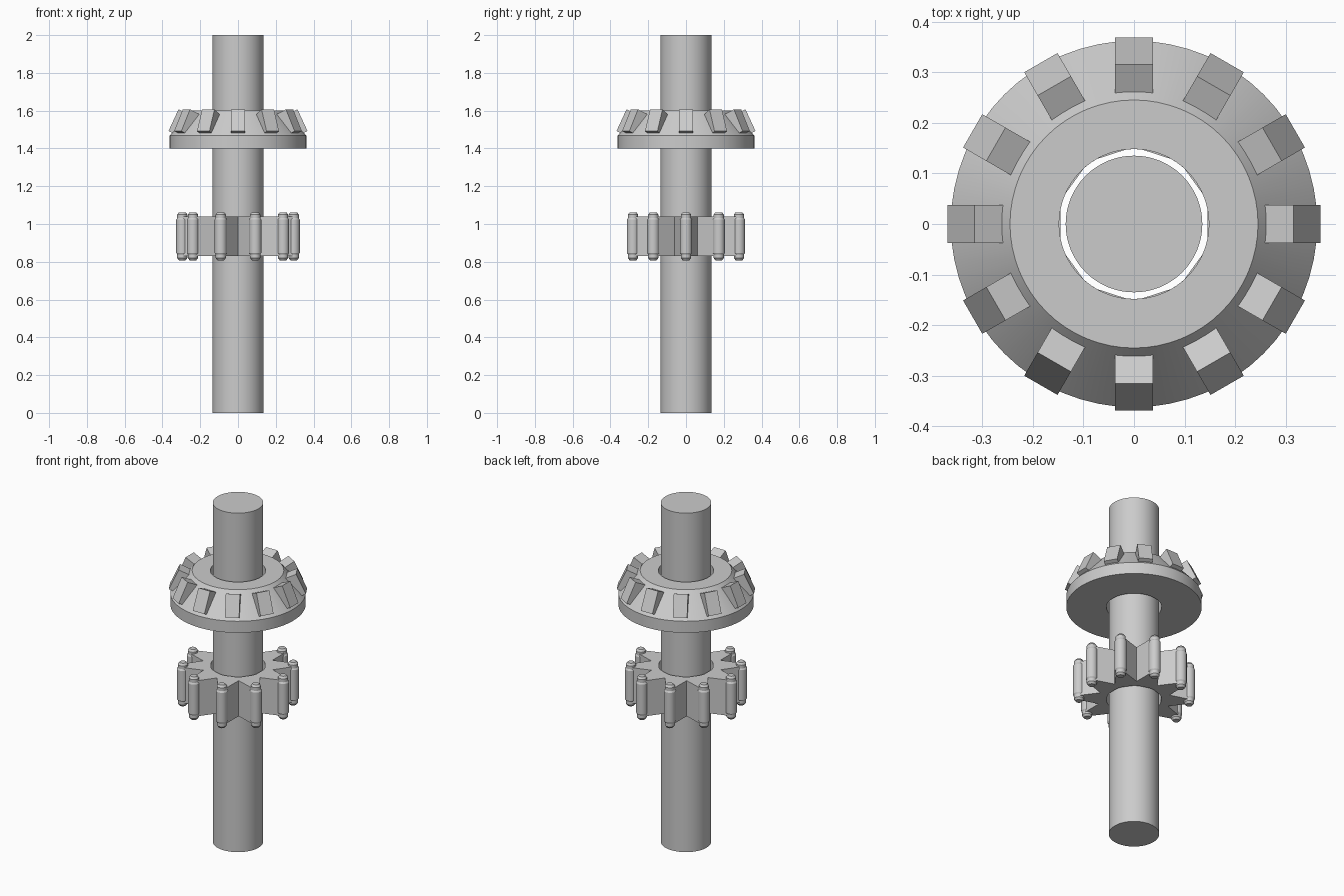
import bpy, bmesh
from math import sin, cos, pi, radians

if "Cube" in bpy.data.objects:
    bpy.data.objects.remove(bpy.data.objects["Cube"])


def finish(name, bm, smooth=True):
    bmesh.ops.recalc_face_normals(bm, faces=bm.faces)
    me = bpy.data.meshes.new(name)
    bm.to_mesh(me)
    bm.free()
    ob = bpy.data.objects.new(name, me)
    bpy.context.collection.objects.link(ob)
    if smooth:
        bpy.ops.object.select_all(action='DESELECT')
        ob.select_set(True)
        bpy.context.view_layer.objects.active = ob
        bpy.ops.object.shade_smooth_by_angle(angle=radians(30))
    return ob


def lathe(name, profile, n=64, centre=(0, 0), ring=False):
    """Revolve (radius, z) points; ring closes the profile, otherwise ends are capped."""
    bm = bmesh.new()
    loops = [[bm.verts.new((centre[0] + r * cos(2 * pi * i / n),
                            centre[1] + r * sin(2 * pi * i / n), z)) for i in range(n)]
             for r, z in profile]
    pairs = list(zip(loops, loops[1:]))
    if ring:
        pairs.append((loops[-1], loops[0]))
    else:
        bm.faces.new(loops[0])
        bm.faces.new(loops[-1])
    for a, b in pairs:
        for i in range(n):
            j = (i + 1) % n
            bm.faces.new((a[i], a[j], b[j], b[i]))
    return finish(name, bm)


BORE = 0.148

# Shaft
lathe("shaft", [(0.135, 0), (0.135, 2)])

# Bevel gear body
lathe("bevel_gear_body", [(BORE, 1.40), (0.362, 1.40), (0.362, 1.468),
                          (0.245, 1.60), (BORE, 1.60)], ring=True)

# Bevel gear teeth: tilted blocks sunk into the cone
tooth = [(0.368, 1.492), (0.315, 1.607), (0.242, 1.573), (0.295, 1.458)]
for k in range(12):
    a = k * pi / 6
    bm = bmesh.new()
    sides = [[bm.verts.new((r * cos(a) - w * sin(a), r * sin(a) + w * cos(a), z))
              for r, z in tooth] for w in (-0.038, 0.038)]
    for s in sides:
        bm.faces.new(s)
    for i in range(4):
        j = (i + 1) % 4
        bm.faces.new((sides[0][i], sides[0][j], sides[1][j], sides[1][i]))
    finish(f"bevel_tooth_{k + 1}", bm, False)

# Spur gear: star outline with a round bore
TEETH, PER, Z0, Z1 = 10, 6, 0.83, 1.04
outline = []
for k in range(TEETH):
    a = 2 * pi * k / TEETH
    for r, w in ((0.295, -0.024), (0.295, 0.024)):
        outline.append((r * cos(a) - w * sin(a), r * sin(a) + w * cos(a)))
    b = a + pi / TEETH
    outline.append((0.195 * cos(b), 0.195 * sin(b)))
n = len(outline)
bore = []
for k in range(TEETH):
    for d in (-12, 0 + 12, 18):
        t = radians(36 * k + d)
        bore.append((BORE * cos(t), BORE * sin(t)))
bm = bmesh.new()
layers = [[bm.verts.new((x, y, z)) for x, y in pts]
          for pts, z in ((bore, Z0), (outline, Z0), (outline, Z1), (bore, Z1))]
for a, b in zip(layers, layers[1:] + layers[:1]):
    for i in range(n):
        j = (i + 1) % n
        bm.faces.new((a[i], a[j], b[j], b[i]))
finish("spur_gear_body", bm)

# Pins on the spur gear tooth tips, with stepped and chamfered ends
half = [(0.032, 0.088), (0.027, 0.096), (0.027, 0.115), (0.018, 0.127)]
pin = [(r, 0.935 - h) for r, h in reversed(half)] + [(r, 0.935 + h) for r, h in half]
for k in range(TEETH):
    a = 2 * pi * k / TEETH
    lathe(f"spur_pin_{k + 1}", pin, 20, (0.295 * cos(a), 0.295 * sin(a)))
